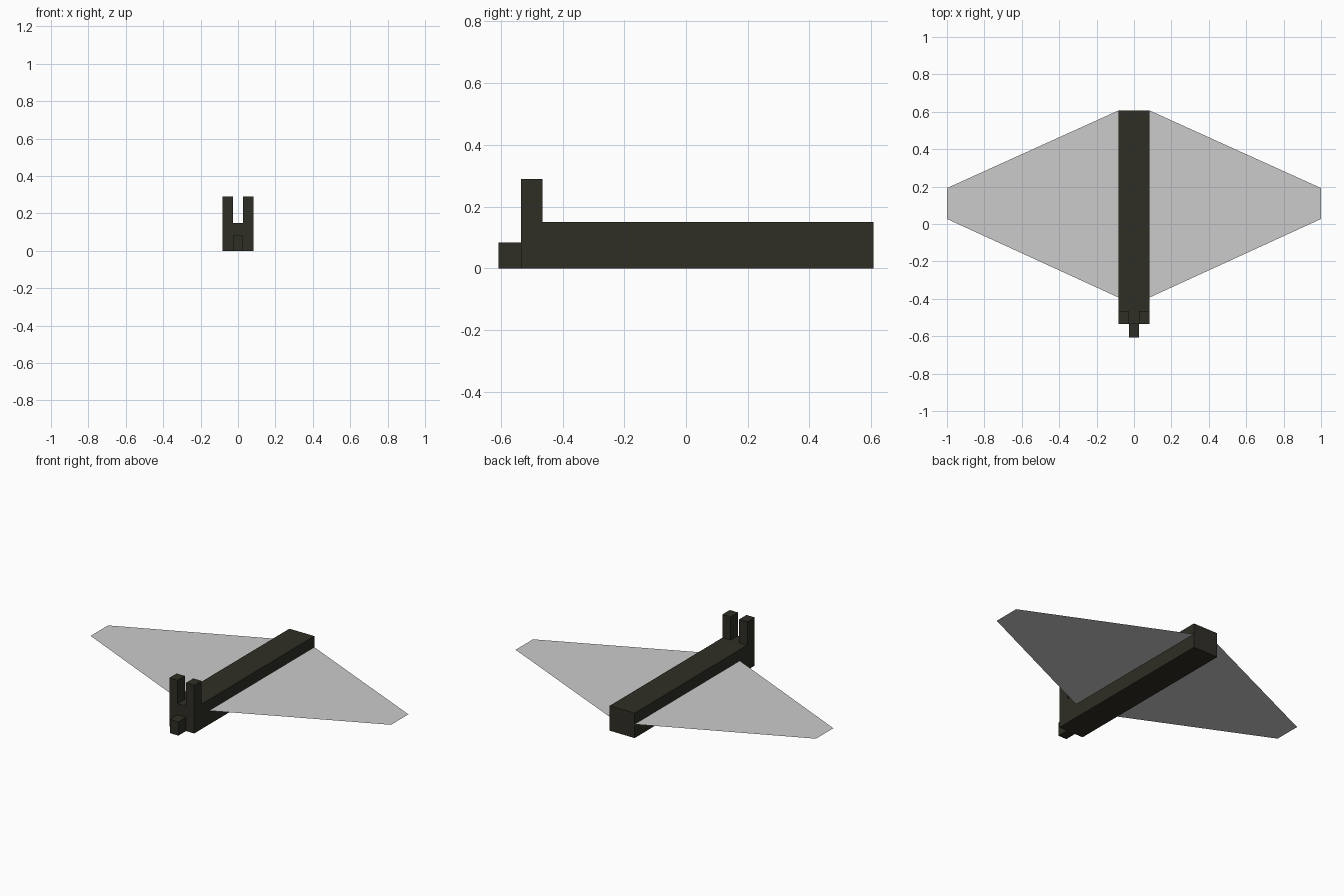
import bpy

cube = bpy.data.objects.get("Cube")
if cube:
    bpy.data.objects.remove(cube, do_unlink=True)


def material(name, rgb):
    mat = bpy.data.materials.new(name)
    mat.use_nodes = True
    color = (*rgb, 1.0)
    mat.diffuse_color = color
    mat.node_tree.nodes["Principled BSDF"].inputs["Base Color"].default_value = color
    return mat


def add_mesh(name, verts, faces, mat):
    mesh = bpy.data.meshes.new(name)
    mesh.from_pydata(verts, [], faces)
    mesh.materials.append(mat)
    obj = bpy.data.objects.new(name, mesh)
    bpy.context.collection.objects.link(obj)
    return obj


def box(name, low, high, mat):
    verts = [(x, y, z) for z in (low[2], high[2])
             for x, y in ((low[0], low[1]), (high[0], low[1]),
                          (high[0], high[1]), (low[0], high[1]))]
    faces = [(3, 2, 1, 0), (4, 5, 6, 7)]
    faces += [(i, (i + 1) % 4, (i + 1) % 4 + 4, i + 4) for i in range(4)]
    return add_mesh(name, verts, faces, mat)


dark = material("dark olive", (0.028, 0.027, 0.018))
pale = material("pale grey", (0.60, 0.60, 0.60))

HALF = 0.083      # half width of the body
GAP = 0.028       # half width of the notch and the nose
FRONT, BACK = -0.535, 0.607
TOP = 0.15
WING_Z = 0.083

# Long body and the small nose block
box("body", (-HALF, FRONT, 0), (HALF, BACK, TOP), dark)
box("nose", (-GAP, -0.607, 0), (GAP, FRONT, 0.083), dark)

# Upright prongs and thin flat wings on both sides
for side, name in ((1, "left"), (-1, "right")):
    xs = sorted((side * GAP, side * HALF))
    box(name + "_prong", (xs[0], FRONT, TOP), (xs[1], -0.465, 0.29), dark)
    outline = [(side * HALF, -0.393, WING_Z), (side, 0.027, WING_Z),
               (side, 0.192, WING_Z), (side * HALF, BACK, WING_Z)]
    add_mesh(name + "_wing", outline[::side], [(0, 1, 2, 3)], pale)
